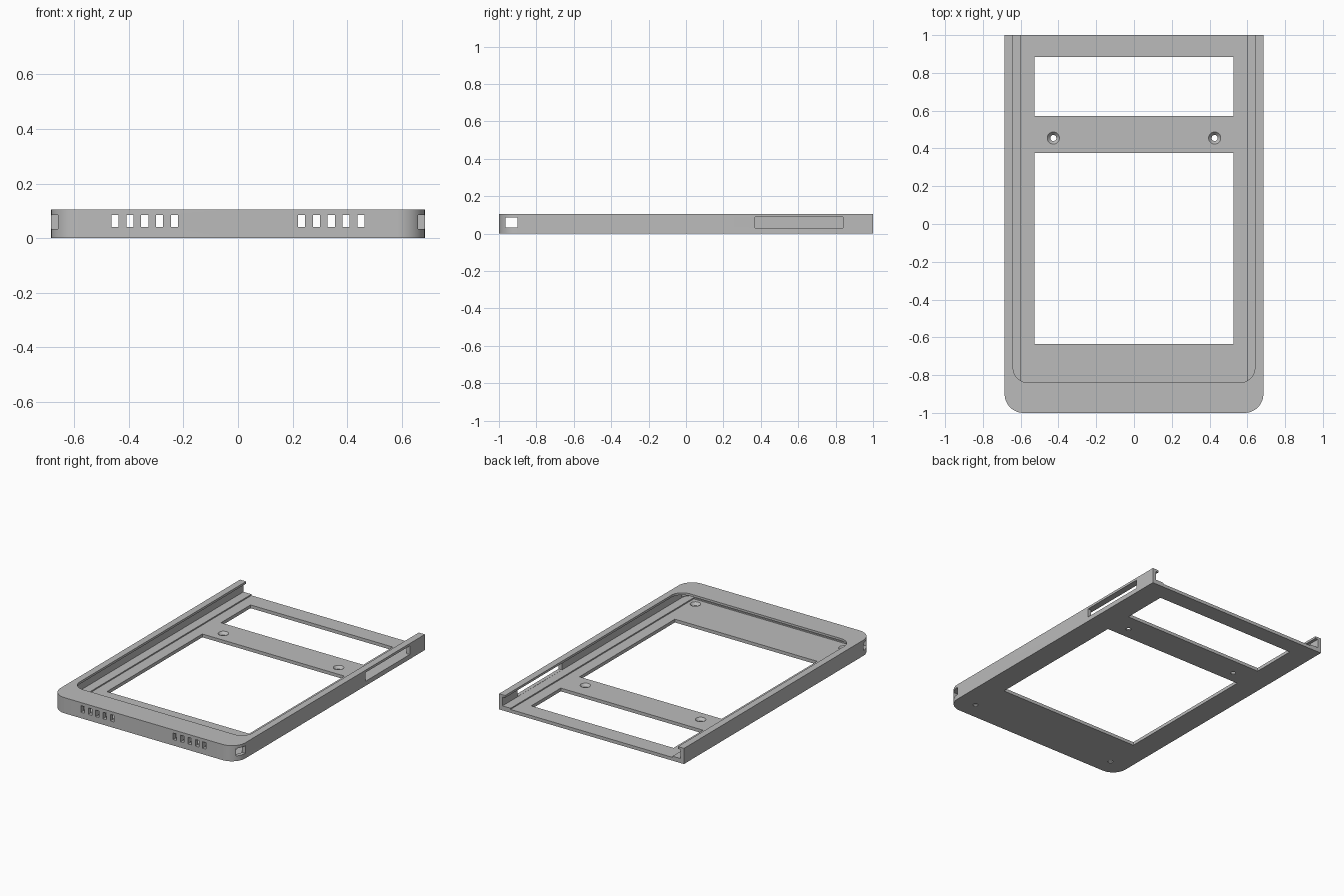
import bpy, bmesh, math

default = bpy.data.objects.get("Cube")
if default:
    bpy.data.objects.remove(default, do_unlink=True)

HALF_W, BACK, FRONT, HEIGHT = 0.685, 1.0, -1.0, 0.105
FLOOR, LIP_UNDER, EPS = 0.022, 0.09, 0.05

grey = bpy.data.materials.new("light_grey")
grey.use_nodes = True
GREY = (0.5, 0.5, 0.5, 1)
grey.diffuse_color = GREY
grey.node_tree.nodes["Principled BSDF"].inputs["Base Color"].default_value = GREY


def finish(name, bm):
    bmesh.ops.recalc_face_normals(bm, faces=bm.faces)
    mesh = bpy.data.meshes.new(name)
    bm.to_mesh(mesh)
    bm.free()
    obj = bpy.data.objects.new(name, mesh)
    bpy.context.collection.objects.link(obj)
    return obj


def tray_prism(name, half_w, front, back, radius, z0, z1, steps=12):
    """Slab with two rounded front corners and a square back."""
    pts = [(half_w, back), (-half_w, back)]
    for side, start in ((-1, math.pi), (1, 1.5 * math.pi)):
        for i in range(steps + 1):
            a = start + i / steps * math.pi / 2
            pts.append((side * (half_w - radius) + radius * math.cos(a),
                        front + radius + radius * math.sin(a)))
    bm = bmesh.new()
    face = bm.faces.new([bm.verts.new((x, y, z0)) for x, y in pts])
    top = bmesh.ops.extrude_face_region(bm, geom=[face])["geom"]
    bmesh.ops.translate(bm, vec=(0, 0, z1 - z0),
                        verts=[v for v in top if isinstance(v, bmesh.types.BMVert)])
    return finish(name, bm)


def box(name, x, y, z):
    bm = bmesh.new()
    bmesh.ops.create_cube(bm, size=1)
    for v in bm.verts:
        for axis, (lo, hi) in enumerate((x, y, z)):
            v.co[axis] = hi if v.co[axis] > 0 else lo
    return finish(name, bm)


def cone(name, x, y, z0, z1, r0, r1):
    bm = bmesh.new()
    bmesh.ops.create_cone(bm, cap_ends=True, segments=32, radius1=r0, radius2=r1, depth=z1 - z0)
    bmesh.ops.translate(bm, vec=(x, y, (z0 + z1) / 2), verts=bm.verts)
    return finish(name, bm)


# Outer shell
tray = tray_prism("tray_frame", HALF_W, FRONT, BACK, 0.1, 0, HEIGHT)

# Hollow under the lip, the open mouth above it, and the shallow floor recess
cutters = [
    tray_prism("cavity", 0.66, -0.97, BACK + EPS, 0.075, 0.03, LIP_UNDER),
    tray_prism("mouth", 0.64, -0.84, BACK + EPS, 0.08, 0.06, HEIGHT + EPS),
    box("floor_recess", (-0.6, 0.6), (-0.94, BACK + EPS), (FLOOR, 0.06)),
]

# Floor windows
for y in ((-0.635, 0.375), (0.573, 0.885)):
    cutters.append(box("window", (-0.527, 0.527), y, (-EPS, 0.06)))

# Slot in one side wall
cutters.append(box("side_slot", (0.63, HALF_W + EPS), (0.37, 0.84), (0.031, 0.089)))

for side in (-1, 1):
    # Countersunk screw holes
    for x, y in ((0.427, 0.455), (0.55, -0.885)):
        cutters.append(cone("screw_hole", side * x, y, -EPS, 0.06, 0.016, 0.016))
        cutters.append(cone("countersink", side * x, y, 0.004, 0.024, 0.016, 0.034))
    # Front vents
    for i in range(5):
        x = side * (0.233 + i * 0.0545)
        cutters.append(box("vent", (x - 0.013, x + 0.013), (FRONT - EPS, -0.95), (0.04, 0.084)))
    # Corner openings
    xs = sorted((side * 0.6, side * (HALF_W + EPS)))
    cutters.append(box("corner_opening", xs, (-0.965, -0.9), (0.034, 0.085)))

# Cut everything from the shell
for cutter in cutters:
    cutter.hide_render = True
    mod = tray.modifiers.new(cutter.name, "BOOLEAN")
    mod.operation, mod.solver, mod.object = "DIFFERENCE", "EXACT", cutter
bpy.context.view_layer.update()
graph = bpy.context.evaluated_depsgraph_get()
result = bpy.data.meshes.new_from_object(tray.evaluated_get(graph))
tray.modifiers.clear()
tray.data = result
for cutter in cutters:
    bpy.data.objects.remove(cutter, do_unlink=True)

# Finish: one colour, smooth rounds with crisp edges
tray.data.materials.clear()
tray.data.materials.append(grey)
for poly in tray.data.polygons:
    poly.material_index = 0
bpy.ops.object.select_all(action="DESELECT")
tray.select_set(True)
bpy.context.view_layer.objects.active = tray
bpy.ops.object.shade_smooth_by_angle(angle=math.radians(30))
